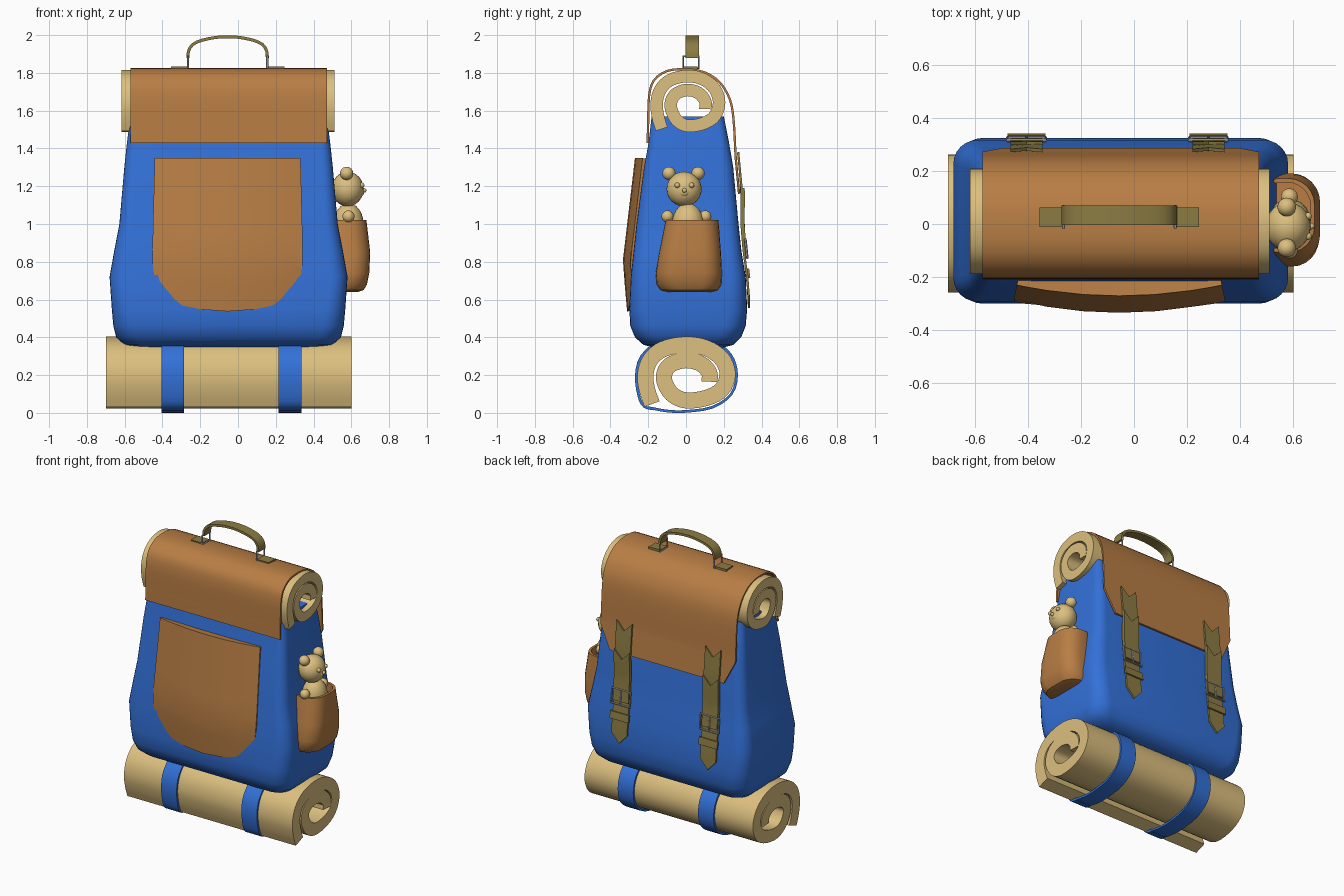
import bpy, bmesh, math
from mathutils import Vector

if "Cube" in bpy.data.objects:
    bpy.data.objects.remove(bpy.data.objects["Cube"])

CX = -0.05  # middle of the bag in x


def material(name, rgb):
    m = bpy.data.materials.new(name)
    m.diffuse_color = (*rgb, 1)
    m.use_nodes = True
    m.node_tree.nodes["Principled BSDF"].inputs["Base Color"].default_value = m.diffuse_color
    return m


BLUE = material("blue_cloth", (0.033, 0.165, 0.69))
BROWN = material("brown_leather", (0.48, 0.207, 0.058))
CREAM = material("cream_fabric", (0.72, 0.525, 0.212))
OLIVE = material("olive_strap", (0.26, 0.2, 0.056))
GREY = material("grey_metal", (0.4, 0.4, 0.44))


def finish(ob, mat, angle=35):
    ob.data.materials.clear()
    ob.data.materials.append(mat)
    bpy.ops.object.select_all(action='DESELECT')
    ob.select_set(True)
    bpy.context.view_layer.objects.active = ob
    bpy.ops.object.convert(target='MESH')
    bpy.ops.object.shade_smooth_by_angle(angle=math.radians(angle))
    return ob


def mesh(name, verts, faces, mat, thick=0.0, angle=35):
    me = bpy.data.meshes.new(name)
    me.from_pydata(verts, [], faces)
    bm = bmesh.new()
    bm.from_mesh(me)
    bmesh.ops.recalc_face_normals(bm, faces=bm.faces)
    bm.to_mesh(me)
    bm.free()
    ob = bpy.data.objects.new(name, me)
    bpy.context.collection.objects.link(ob)
    if thick:
        s = ob.modifiers.new("thickness", 'SOLIDIFY')
        s.thickness, s.offset = thick, 0
    return finish(ob, mat, angle)


def grid(name, rows, mat, thick):
    n = len(rows[0])
    faces = [(i*n+j, i*n+j+1, (i+1)*n+j+1, (i+1)*n+j)
             for i in range(len(rows)-1) for j in range(n-1)]
    return mesh(name, [p for r in rows for p in r], faces, mat, thick)


def loft(name, rings, mat):
    n = len(rings[0])
    faces = [(i*n+j, i*n+(j+1) % n, (i+1)*n+(j+1) % n, (i+1)*n+j)
             for i in range(len(rings)-1) for j in range(n)]
    faces += [tuple(range(n)), tuple(range((len(rings)-1)*n, len(rings)*n))]
    return mesh(name, [p for r in rings for p in r], faces, mat)


def rounded_ring(x0, x1, y0, y1, r, z, n=6):
    pts = []
    for k, (x, y) in enumerate([(x1-r, y1-r), (x0+r, y1-r), (x0+r, y0+r), (x1-r, y0+r)]):
        for i in range(n+1):
            a = math.pi/2*(k+i/n)
            pts.append((x+r*math.cos(a), y+r*math.sin(a), z))
    return pts


def smooth_path(pts, n=4):
    """Catmull-Rom curve through 2D points."""
    p = [Vector(q) for q in pts]
    p = [2*p[0]-p[1]] + p + [2*p[-1]-p[-2]]
    out = []
    for i in range(1, len(p)-2):
        a, b, c, d = p[i-1:i+3]
        for k in range(n):
            t = k/n
            out.append(0.5*(2*b+(c-a)*t+(2*a-5*b+4*c-d)*t*t+(3*b-a-3*c+d)*t**3))
    return out + [p[-2]]


def lerp(table, z):
    for (z0, y0), (z1, y1) in zip(table, table[1:]):
        if z0 >= z >= z1:
            return y0+(y1-y0)*(z0-z)/(z0-z1)
    return table[0][1] if z > table[0][0] else table[-1][1]


def box(name, lo, hi, mat):
    return loft(name, [[(lo[0], lo[1], z), (hi[0], lo[1], z), (hi[0], hi[1], z), (lo[0], hi[1], z)]
                       for z in (lo[2], hi[2])], mat)


def wire(name, pts, r, mat):
    cu = bpy.data.curves.new(name, 'CURVE')
    cu.dimensions, cu.bevel_depth, cu.bevel_resolution = '3D', r, 1
    sp = cu.splines.new('POLY')
    sp.points.add(len(pts)-1)
    for q, p in zip(sp.points, pts):
        q.co = (*p, 1)
    sp.use_cyclic_u = True
    ob = bpy.data.objects.new(name, cu)
    bpy.context.collection.objects.link(ob)
    return finish(ob, mat)


def ball(name, loc, r, mat):
    bpy.ops.mesh.primitive_uv_sphere_add(segments=20, ring_count=12, radius=1, location=loc)
    ob = bpy.context.object
    ob.name = name
    ob.scale = r if isinstance(r, tuple) else (r, r, r)
    return finish(ob, mat, 60)


# main bag: z, half width, front y, back y, corner radius
BODY = [(0.345, 0.48, -0.16, 0.19, 0.08), (0.36, 0.55, -0.225, 0.25, 0.10), (0.40, 0.595, -0.27, 0.292, 0.11),
        (0.46, 0.61, -0.295, 0.316, 0.11), (0.55, 0.618, -0.30, 0.324, 0.10), (0.72, 0.63, -0.292, 0.316, 0.09),
        (0.86, 0.605, -0.277, 0.293, 0.08), (1.0, 0.578, -0.262, 0.278, 0.07), (1.3, 0.552, -0.222, 0.25, 0.06),
        (1.43, 0.538, -0.198, 0.228, 0.05), (1.57, 0.52, -0.182, 0.20, 0.04)]
loft("bag_body", [rounded_ring(CX-h, CX+h, a, b, r, z) for z, h, a, b, r in BODY], BLUE)

# rolled mats (spiral cross-section)
SPIRAL = [(-.18, .047), (-.205, .12), (-.215, .2), (-.19, .28), (-.12, .338), (0, .362), (.11, .342), (.19, .285),
          (.22, .205), (.19, .125), (.11, .08), (0, .066), (-.075, .1), (-.115, .17), (-.108, .225), (-.07, .262),
          (0, .279), (.075, .262), (.122, .215), (.125, .165)]


def roll(name, x0, x1, thick, place):
    rows = []
    for p in smooth_path(SPIRAL):
        y, z = place(p)
        rows.append([(x0, y, z), (x1, y, z)])
    grid(name, rows, CREAM, thick)


roll("bottom_mat", -0.70, 0.60, 0.085, lambda p: (p[0], p[1]))
roll("top_roll", -0.617, 0.51, 0.066, lambda p: (p[0]*.76+.008, (p[1]-.21)*.89+1.648))

# blue straps round the bottom mat
LOOP = [(-.17, .02), (-.222, .035), (-.25, .09), (-.263, .2), (-.235, .3), (-.14, .38), (0, .41), (.14, .38),
        (.235, .31), (.268, .205), (.24, .1), (.14, .03), (0, .008), (-.1, .01), (-.2, .028)]
for x, side in ((-0.345, "left"), (0.275, "right")):
    grid("mat_strap_"+side, [[(x-.06, *p), (x+.06, *p)] for p in smooth_path(LOOP, 3)], BLUE, 0.014)

# flap over the top roll, with clipped corners at the back
FLAP = [(-.203, 1.43), (-.2, 1.55), (-.195, 1.68), (-.17, 1.76), (-.1, 1.81), (0, 1.819), (.1, 1.802),
        (.18, 1.748), (.232, 1.66), (.252, 1.55), (.262, 1.37), (.266, 1.32)]
rows = [[(CX+.52*u, *p) for u in (-1, -.5, 0, .5, 1)] for p in smooth_path(FLAP, 3)]
rows.append([(CX+.44*u, .281, 1.16) for u in (-1, -.5, 0, .5, 1)])
grid("flap", rows, BROWN, 0.012)

# front pocket with rounded lower edge
half = [(0, .54), (.35, .55), (.7, .58), (.9, .66), (.97, .735), (1, .79)]
cols = [(-u, z) for u, z in half[:0:-1]] + half
FRONT = [(1.35, -.27), (.8, -.335), (.54, -.312)]
rows = []
for k in range(7):
    row = []
    for u, zb in cols:
        z = 1.345+(zb-1.345)*k/6
        w = .38+.015*k/6
        row.append((-.055+w*u, lerp(FRONT, z)+.04*u*u+.03, z))
    rows.append(row)
grid("front_pocket", rows, BROWN, 0.06)

# side pocket, open at the top
POCKET = [(.64, .635, -.10, .14), (.65, .665, -.135, .17), (.68, .683, -.155, .187), (.74, .695, -.16, .19),
          (.85, .70, -.142, .185), (1.02, .68, -.108, .172)]
rings = [rounded_ring(.45, x, a, b, .10, z) for z, x, a, b in POCKET]
rings += [rounded_ring(.46, .665, -.093, .157, .09, z) for z in (1.02, .96)]
loft("side_pocket", rings, BROWN)

# toy bear in the side pocket
ball("bear_body", (.585, .01, 1.0), (.08, .085, .11), CREAM)
ball("bear_head", (.58, -.01, 1.185), (.085, .093, .092), CREAM)
ball("bear_muzzle", (.643, -.008, 1.17), (.025, .03, .027), CREAM)
ball("bear_nose", (.668, -.008, 1.178), .012, CREAM)
for s, side in ((-1, "left"), (1, "right")):
    ball("bear_ear_"+side, (.575, -.013+.077*s, 1.268), .035, CREAM)
    ball("bear_eye_"+side, (.655, -.008+.038*s, 1.205), .014, CREAM)
    ball("bear_paw_"+side, (.585, .002+.1*s, 1.04), .032, CREAM)

# back straps with notched top, pointed tip, buckle and keeper
BACK = [(1.38, .276), (1.17, .296), (1.0, .294), (.86, .305), (.72, .324), (.62, .332), (.55, .334)]
for x, side in ((-0.405, "left"), (0.28, "right")):
    def strap(name, z0, z1, w, out, mid0, mid1):
        rows = []
        for k in range(15):
            t = k/14
            row = []
            for u in (-1, 0, 1):
                d = 0 if u else mid0+(mid1-mid0)*t
                z = z0+(z1-z0)*t-d
                row.append((x+w*u, lerp(BACK, z)+out, z))
            rows.append(row)
        grid(name+side, rows, OLIVE, 0.012)
    strap("back_strap_", 1.38, .62, .06, 0, .06, .065)
    strap("back_strap_layer_", 1.19, .84, .06, .01, .06, 0)
    strap("strap_keeper_", .765, .715, .072, .01, 0, 0)
    wire("buckle_"+side, [(x+a*.072, lerp(BACK, z)+.014, z) for a, z in ((-1, .92), (1, .92), (1, .82), (-1, .82))],
         .007, GREY)
    wire("buckle_pin_"+side, [(x-.003, .316, .91), (x+.003, .316, .91), (x+.003, .328, .82), (x-.003, .328, .82)],
         .004, GREY)

# carry handle
arch = [(.21, 1.88), (.207, 1.915), (.185, 1.95), (.135, 1.973), (.06, 1.988), (0, 1.991)]
path = [(-a, z) for a, z in arch] + arch[-2::-1]
grid("handle", [[(-.055+a, -.003, z), (-.055+a, .07, z)] for a, z in smooth_path(path, 2)], OLIVE, 0.016)
for s, side in ((-1, "left"), (1, "right")):
    x = -.055+.21*s
    wire("handle_ring_"+side, [(x, -.015, 1.825), (x, .068, 1.825), (x, .068, 1.888), (x, -.015, 1.888)], .006, GREY)
    xs = sorted((x, x+.09*s))
    box("handle_tab_"+side, (xs[0], -.012, 1.81), (xs[1], .062, 1.833), OLIVE)
